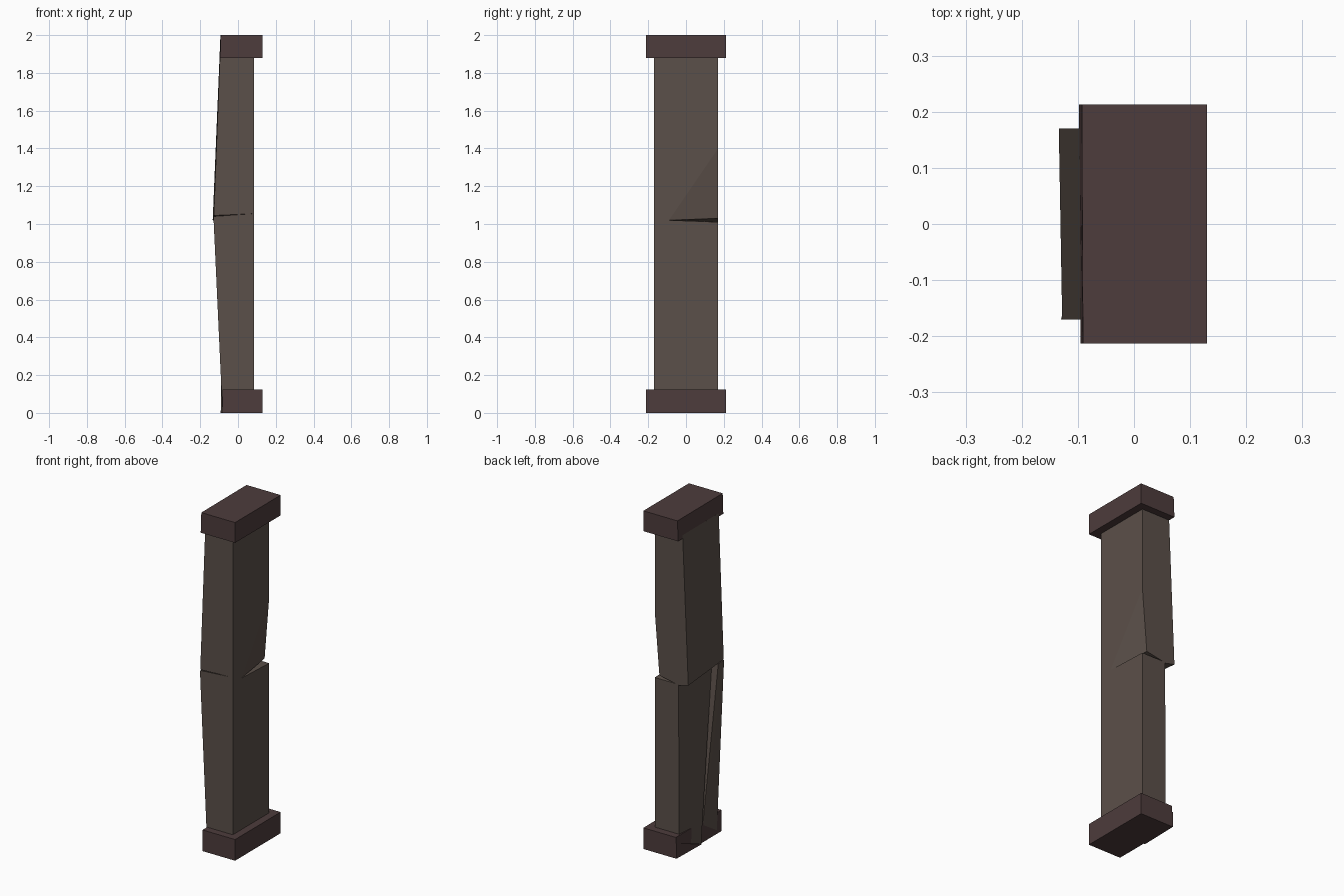
import bpy, bmesh

if "Cube" in bpy.data.objects:
    bpy.data.objects.remove(bpy.data.objects["Cube"])


def material(name, rgb):
    m = bpy.data.materials.new(name)
    m.diffuse_color = (*rgb, 1)
    m.use_nodes = True
    m.node_tree.nodes["Principled BSDF"].inputs["Base Color"].default_value = m.diffuse_color
    return m


WOOD = material("shaft_brown", (0.105, 0.08, 0.067))
TRIM = material("cap_brown", (0.075, 0.045, 0.045))


def chunk(name, points, mat):
    """Faceted convex block spanning the given corner points."""
    bm = bmesh.new()
    for p in points:
        bm.verts.new(p)
    res = bmesh.ops.convex_hull(bm, input=bm.verts[:])
    loose = [v for v in bm.verts if not v.link_faces]
    bmesh.ops.delete(bm, geom=loose, context='VERTS')
    bmesh.ops.dissolve_limit(bm, angle_limit=0.01, verts=bm.verts[:], edges=bm.edges[:])
    bmesh.ops.recalc_face_normals(bm, faces=bm.faces[:])
    me = bpy.data.meshes.new(name)
    bm.to_mesh(me)
    bm.free()
    me.materials.append(mat)
    ob = bpy.data.objects.new(name, me)
    bpy.context.collection.objects.link(ob)
    return ob


D, C = 0.17, 0.213      # half depths of shaft and caps
R, RC = 0.085, 0.13     # right sides of shaft and caps

# Top cap, its left side sheared along the break
chunk("top_cap", [(RC, s * C, z) for s in (-1, 1) for z in (1.88, 2)] + [
    (-0.091, -C, 2), (-0.093, C, 2), (-0.095, -C, 1.88), (-0.098, C, 1.88)], TRIM)

# Upper shaft with a chipped lower back corner
chunk("upper_shaft", [
    (R, D, 1.9), (R, -D, 1.9), (-0.097, D, 1.9), (-0.095, -D, 1.9),
    (-0.134, D, 1.02), (-0.128, -D, 1.045),
    (R, -D, 1.055), (R, -0.09, 1.02), (R, D, 1.4),
    (0.055, D, 1.03), (-0.076, D, 1.006)], WOOD)

# Lower shaft, split lengthwise into a back and a front piece
chunk("lower_shaft_back", [
    (R, D, 1.01), (R, -0.09, 1.02), (-0.07, D, 1.01), (-0.085, -0.12, 1.03),
    (R, D, 0.03), (R, -0.05, 0.01), (-0.075, D, 0.03), (-0.09, -0.013, 0.0)], WOOD)
chunk("lower_shaft_front", [
    (R, -D, 1.055), (R, -0.09, 1.02), (-0.13, -D, 1.04), (-0.12, -0.13, 1.03),
    (R, -D, 0.01), (R, -0.05, 0.01), (-0.082, -D, 0.0), (-0.078, -0.03, 0.0)], WOOD)

# Bottom cap, with a cracked wedge at its back underside
chunk("bottom_cap", [(x, y, 0.125) for x in (-0.083, RC) for y in (-C, C)] + [
    (-0.083, -C, 0), (RC, -C, 0), (-0.083, -0.02, 0), (RC, -0.02, 0),
    (-0.083, C, 0.09), (RC, C, 0.09)], TRIM)
chunk("bottom_cap_wedge", [
    (-0.092, -0.02, 0), (RC, -0.02, 0), (-0.087, C, 0), (RC, C, 0),
    (-0.087, C, 0.09), (RC, C, 0.09)], TRIM)
